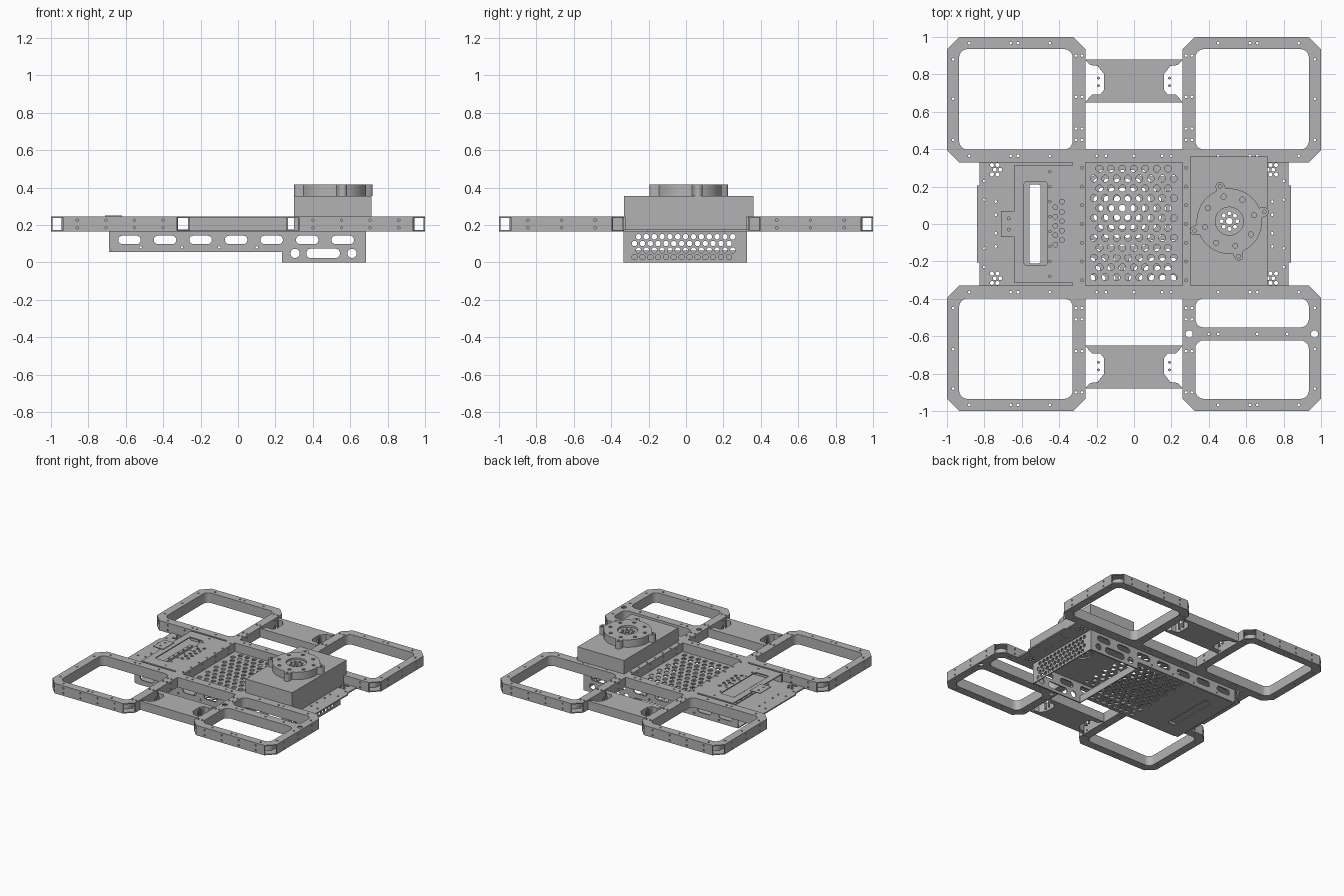
import bpy, bmesh, math
from mathutils import Vector

if "Cube" in bpy.data.objects:
    bpy.data.objects.remove(bpy.data.objects["Cube"])

grey = bpy.data.materials.new("aluminium_grey")
grey.use_nodes = True
colour = (0.45, 0.45, 0.45, 1)
grey.diffuse_color = colour
grey.node_tree.nodes["Principled BSDF"].inputs["Base Color"].default_value = colour

LOW, HIGH, SKIN = 0.165, 0.245, 0.008   # frame tube height and sheet thickness
INNER, EDGE = 0.328, 0.33


def rect(x0, x1, y0, y1):
    return [(x0, y0), (x1, y0), (x1, y1), (x0, y1)]


def circle(x, y, r, n=8):
    return [(x + r * math.cos(math.tau * (i + 0.5) / n),
             y + r * math.sin(math.tau * (i + 0.5) / n)) for i in range(n)]


def rounded(x0, x1, y0, y1, r, n=5):
    pts = []
    corners = [(x1 - r, y1 - r), (x0 + r, y1 - r), (x0 + r, y0 + r), (x1 - r, y0 + r)]
    for k, (cx, cy) in enumerate(corners):
        for i in range(n + 1):
            a = math.pi / 2 * (k + i / n)
            pts.append((cx + r * math.cos(a), cy + r * math.sin(a)))
    return pts


def slot(x, y, length, height):
    return rounded(x - length / 2, x + length / 2, y - height / 2, y + height / 2,
                   height / 2 - 0.001)


def lattice(x0, x1, y0, y1, pitch, r):
    """Staggered rows of round perforations."""
    holes, row, y = [], 0, y0
    while y <= y1:
        x = x0 + (row % 2) * pitch / 2
        while x <= x1:
            holes.append(circle(x, y, r))
            x += pitch
        row += 1
        y += pitch * 0.866
    return holes


def flip(pts, sx=1, sy=1):
    return [(x * sx, y * sy) for x, y in pts]


def plate(name, outer, holes, lo, hi, axis="z"):
    """Sheet cut from a flat outline with holes, thick along the given axis."""
    curve = bpy.data.curves.new(name, "CURVE")
    curve.dimensions = "2D"
    curve.fill_mode = "BOTH"
    curve.extrude = (hi - lo) / 2
    for pts in [outer] + list(holes):
        s = curve.splines.new("POLY")
        s.points.add(len(pts) - 1)
        for p, (x, y) in zip(s.points, pts):
            p.co = (x, y, 0, 1)
        s.use_cyclic_u = True
    temp = bpy.data.objects.new(name + "_profile", curve)
    bpy.context.collection.objects.link(temp)
    dg = bpy.context.evaluated_depsgraph_get()
    mesh = bpy.data.meshes.new_from_object(temp.evaluated_get(dg))
    bpy.data.objects.remove(temp)
    bpy.data.curves.remove(curve)
    mid = (lo + hi) / 2
    for v in mesh.vertices:
        x, y, z = v.co
        z += mid
        v.co = Vector({"z": (x, y, z), "y": (x, z, y), "x": (z, x, y)}[axis])
    bm = bmesh.new()
    bm.from_mesh(mesh)
    bmesh.ops.remove_doubles(bm, verts=bm.verts, dist=0.00005)
    bmesh.ops.recalc_face_normals(bm, faces=bm.faces)
    bm.to_mesh(mesh)
    bm.free()
    mesh.materials.clear()
    mesh.materials.append(grey)
    for p in mesh.polygons:
        p.use_smooth = False
        p.material_index = 0
    obj = bpy.data.objects.new(name, mesh)
    bpy.context.collection.objects.link(obj)
    return obj


def wall(name, axis, pos, a, b):
    """Upright tube wall with paired bolt holes; it lies on the inner side of pos."""
    a, b = min(a, b), max(a, b)
    n = max(2, int((b - a) / 0.15))
    holes = [circle(a + (b - a) * (i + 0.5) / n, z, 0.007, 6)
             for i in range(n) for z in (0.185, 0.225)]
    plate(name, rect(a, b, LOW + SKIN, HIGH - SKIN), holes, pos - SKIN / 2, pos + SKIN / 2, axis)


# Four corner frames: open-ended hollow tubes around one or two windows
c = 0.065
outline = [(0.26, EDGE), (1 - c, EDGE), (1, EDGE + c), (1, 1 - c), (1 - c, 1),
           (0.26 + c, 1), (0.26, 1 - c)]
bolts = [(x, y) for x in (0.45, 0.62, 0.66, 0.88) for y in (0.365, 0.967)]
bolts += [(x, y) for x in (0.278, 0.31) for y in (0.45, 0.51, 0.68, 0.9)]
bolts += [(0.967, y) for y in (0.45, 0.67, 0.88)]
for sx, sy, tag in ((1, 1, "back_left"), (-1, 1, "back_right"),
                    (1, -1, "front_left"), (-1, -1, "front_right")):
    spans = [(0.398, 0.553), (0.622, 0.935)] if tag == "front_left" else [(0.398, 0.935)]
    windows = [(INNER, 0.935, y0, y1) for y0, y1 in spans]
    holes = [rounded(*w, 0.045) for w in windows] + [circle(x, y, 0.008, 6) for x, y in bolts]
    if len(spans) == 2:
        holes += [circle(x, 0.588, 0.02) for x in (0.295, 0.965)]
        holes += [circle(x, 0.588, 0.008, 6) for x in (0.4, 0.45, 0.66, 0.82)]
    holes = [flip(h, sx, sy) for h in holes]
    for side, z in (("top", HIGH - SKIN), ("bottom", LOW)):
        plate(f"{tag}_frame_{side}", flip(outline, sx, sy), holes, z, z + SKIN)
    for x0, x1, y0, y1 in windows:
        big = rounded(x0 - SKIN, x1 + SKIN, y0 - SKIN, y1 + SKIN, 0.05)
        plate(f"{tag}_frame_window_lining", flip(big, sx, sy),
              [flip(rounded(x0, x1, y0, y1, 0.045), sx, sy)], LOW + SKIN, HIGH - SKIN)
    wall(f"{tag}_frame_end_wall", "y", sy * 0.996, sx * (0.26 + c), sx * (1 - c))
    wall(f"{tag}_frame_side_wall", "x", sx * 0.996, sy * (EDGE + c), sy * (1 - c))
    wall(f"{tag}_frame_inside_wall", "y", sy * 0.334, sx * INNER, sx * (1 - c))
    wall(f"{tag}_frame_middle_wall", "x", sx * 0.264, sy * 0.398, sy * (1 - c))

# Middle bars and flared bridges joining the left and right frames
half = [(0.262, 0.88), (0.235, 0.85), (0.195, 0.845), (0.16, 0.802)]
lower = [(0.16, 0.718), (0.18, 0.692), (0.225, 0.692), (0.262, 0.65)]
bridge = half + lower + flip(lower[::-1], -1) + flip(half[::-1], -1)
for sy, tag in ((1, "back"), (-1, "front")):
    bar_holes = [circle(x, sy * 0.365, 0.008, 6) for x in (-0.2, -0.15, 0, 0.15, 0.2)]
    plate(f"{tag}_middle_bar", rect(-0.26, 0.26, *sorted((sy * EDGE, sy * 0.398))),
          bar_holes, LOW, HIGH)
    holes = [circle(sx * 0.19, sy * y, 0.008, 6) for sx in (-1, 1) for y in (0.74, 0.78)]
    plate(f"{tag}_bridge", flip(bridge, 1, sy), holes, LOW + 0.003, HIGH - 0.006)

# Cross tubes over the base plate
for sx, tag in ((1, "left"), (-1, "right")):
    x0, x1 = sorted((sx * 0.26, sx * INNER))
    dots = [circle(sx * 0.278, y / 10, 0.008, 6) for y in (-3, -2, -1, 0, 1, 2, 3)]
    plate(f"{tag}_cross_tube_top", rect(x0, x1, -EDGE, EDGE), dots, HIGH - SKIN, HIGH)
    for x in (0.264, 0.324):
        wall(f"{tag}_cross_tube_wall", "x", sx * x, -EDGE, EDGE)

# Base plate with perforated centre, bolt clusters and a cable slot
side = [(0.825, -EDGE), (0.825, -0.205), (0.84, -0.205), (0.84, 0.205), (0.825, 0.205), (0.825, EDGE)]
base_holes = lattice(-0.215, 0.22, -0.285, 0.3, 0.061, 0.019)
cluster = [(0.73, 0.265), (0.76, 0.265), (0.715, 0.29), (0.745, 0.29), (0.73, 0.315), (0.76, 0.315)]
for sx in (-1, 1):
    for sy in (-1, 1):
        base_holes += [flip(circle(x, y, 0.011), sx, sy) for x, y in cluster]
        base_holes += [flip(circle(x, y, 0.008, 6), sx, sy)
                       for x, y in ((0.8, 0.13), (0.8, 0.23), (0.74, 0.05), (0.74, 0.12))]
cable_slot = rounded(-0.56, -0.5, -0.21, 0.21, 0.01)
plate("base_plate", side + flip(side[::-1], -1),
      base_holes + [cable_slot, circle(0.51, 0.015, 0.08, 16)], LOW, LOW + 0.01)

# Raised bracket on the right wing
grip = [circle(x, y, 0.013) for x, ys in ((-0.42, (-0.11, -0.06, -0.01, 0.04, 0.09)),
                                           (-0.385, (-0.085, -0.035, 0.015, 0.065, 0.12)))
        for y in ys]
grip += [circle(-0.45, y / 100, 0.007, 6) for y in range(-28, 30, 8)]
plate("bracket_top", rect(-0.64, -INNER, -0.315, 0.315),
      grip + [rounded(-0.587, -0.466, -0.22, 0.225, 0.01)], HIGH - SKIN, HIGH)
plate("bracket_tab", rect(-0.71, -0.62, -0.07, 0.07),
      [circle(-0.67, y, 0.008, 6) for y in (-0.03, 0.03)], HIGH, HIGH + 0.005)
plate("bracket_shelf", rect(-0.587, -0.56, -0.22, 0.225),
      [circle(-0.573, y / 100, 0.008, 6) for y in range(-18, 20, 6)], LOW + 0.01, LOW + 0.018)
for sy, tag in ((1, "back"), (-1, "front")):
    wall(f"bracket_{tag}_rail", "y", sy * 0.31, -0.64, -INNER)

# Belly: slotted side panels, stepped down under the equipment box
panel = [(-0.69, LOW), (-0.69, 0.07), (-0.66, 0.058), (0.235, 0.058), (0.235, 0),
         (0.685, 0), (0.685, LOW)]
slots = [slot(-0.58 + 0.19 * i, 0.12, 0.12, 0.045) for i in range(7)]
slots += [circle(0.305, 0.048, 0.025, 16), slot(0.455, 0.048, 0.18, 0.05),
          circle(0.61, 0.048, 0.025, 16)]
slots += [circle(x, 0.08, 0.007, 6) for x in (-0.52, -0.3, -0.1, 0.1)]
for y, tag in ((0.32, "back"), (-0.328, "front")):
    plate(f"belly_{tag}_panel", panel, slots, y - 0.005, y + 0.005, "y")
plate("belly_floor", rect(-0.69, 0.235, -0.325, 0.32),
      lattice(-0.225, 0.21, -0.29, 0.29, 0.054, 0.019) + [cable_slot], 0.056, 0.064)
plate("belly_left_end", rect(-0.323, 0.315, 0, LOW),
      lattice(-0.275, 0.255, 0.028, 0.145, 0.042, 0.015), 0.677, 0.685, "x")
plate("belly_step", rect(-0.323, 0.315, 0, 0.058), [], 0.235, 0.243, "x")

# Equipment box
cx, cy = 0.51, 0.015
hub = [circle(cx, cy, 0.018, 12)]
hub += [circle(cx + 0.042 * math.cos(a), cy + 0.042 * math.sin(a), 0.011)
        for a in [math.tau * i / 8 for i in range(8)]]
plate("equipment_box_lower", rect(0.3, 0.715, -0.325, 0.325), hub, LOW + 0.01, HIGH)
plate("equipment_box", rect(0.3, 0.715, -EDGE, 0.36), hub, HIGH, 0.355)

# Round sensor turret with bolt holes and four mounting ears
turret = plate("turret_base", circle(cx, cy, 0.175, 48), hub, 0.355, 0.4)
ring_bolts = [circle(cx + 0.135 * math.cos(a), cy + 0.135 * math.sin(a), 0.014)
              for a in [math.tau * (i + 0.3) / 8 for i in range(8)]]
rim = plate("turret_rim", circle(cx, cy, 0.175, 48),
            ring_bolts + [circle(cx, cy, 0.075, 32)], 0.4, 0.415)
ears = []
for i in range(4):
    a = math.radians(15 + 90 * i)
    u, v = Vector((math.cos(a), math.sin(a))), Vector((-math.sin(a), math.cos(a)))
    mid = Vector((cx, cy)) + u * 0.193
    tip = [mid + 0.024 * (u * math.cos(t) + v * math.sin(t))
           for t in [math.pi * (k / 8 - 0.5) for k in range(9)]]
    root = [Vector((cx, cy)) + u * 0.16 + v * s for s in (0.03, -0.03)]
    ears.append(plate("turret_ear", [tuple(p) for p in tip + root],
                      [circle(mid.x, mid.y, 0.01)], 0.355, 0.415))

# Smooth the round turret, keeping its rims crisp
bpy.ops.object.select_all(action="DESELECT")
for o in [turret, rim] + ears:
    o.select_set(True)
bpy.context.view_layer.objects.active = turret
bpy.ops.object.shade_smooth_by_angle()
